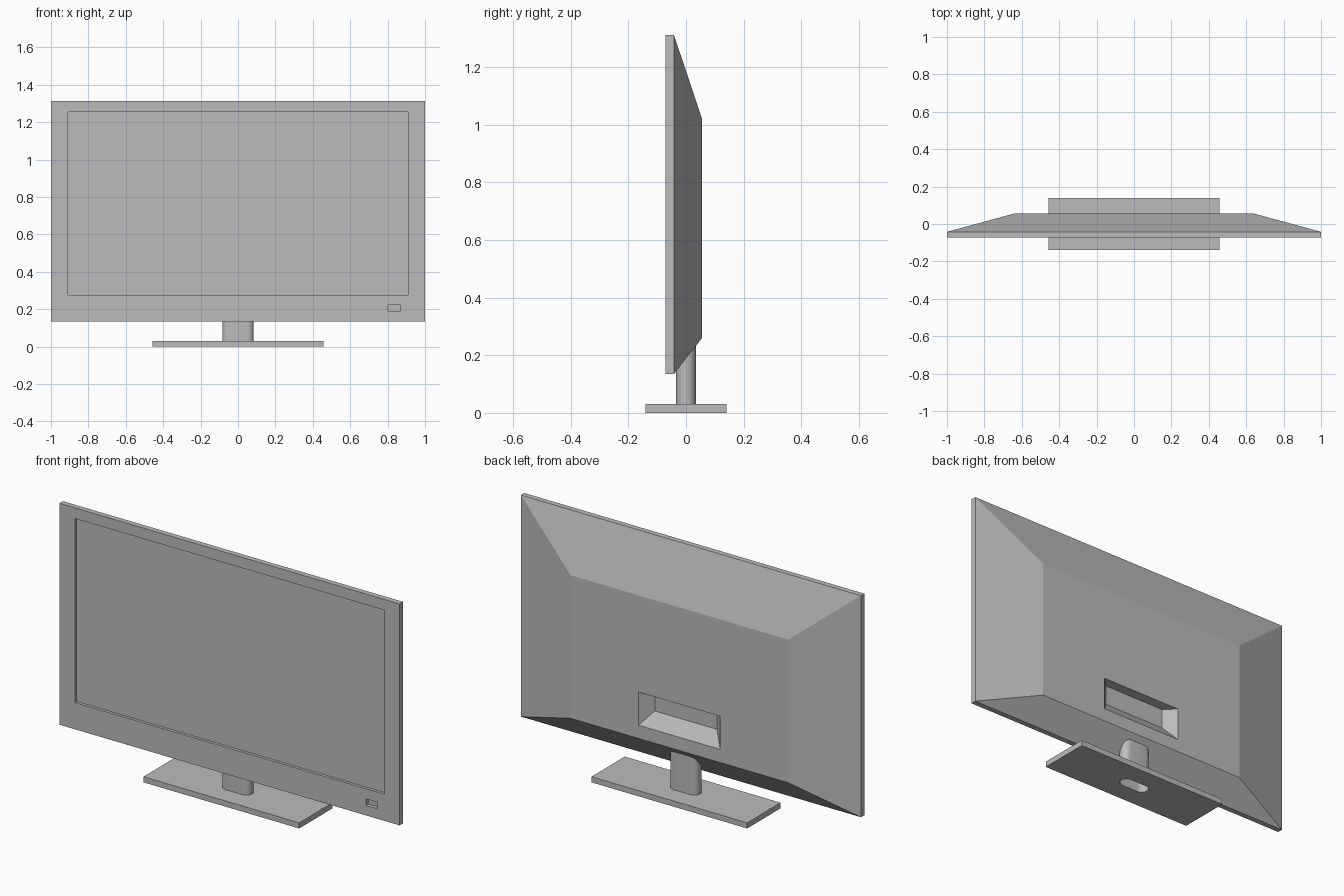
import bpy
import bmesh
from math import cos, sin, pi

cube = bpy.data.objects.get("Cube")
if cube:
    bpy.data.objects.remove(cube, do_unlink=True)

grey = bpy.data.materials.new("plain grey")
grey.use_nodes = True
colour = (0.5, 0.5, 0.5, 1)
grey.diffuse_color = colour
grey.node_tree.nodes["Principled BSDF"].inputs["Base Color"].default_value = colour


def rect(x0, x1, z0, z1, y):
    """Upright rectangle facing the front."""
    return [(x0, y, z0), (x1, y, z0), (x1, y, z1), (x0, y, z1)]


def stadium(half, r, z, steps=12):
    """Flat slot outline with round ends."""
    pts = []
    for side, start in ((1, -pi / 2), (-1, pi / 2)):
        for i in range(steps + 1):
            a = start + pi * i / steps
            pts.append((side * (half - r) + r * cos(a), r * sin(a), z))
    return pts


def ring(bm, pts):
    return [bm.verts.new(p) for p in pts]


def bridge(bm, a, b):
    """Wall of quads between two matching rings."""
    n = len(a)
    for i in range(n):
        j = (i + 1) % n
        bm.faces.new((a[i], a[j], b[j], b[i]))


def fill(bm, *rings):
    """Flat face inside the first ring, with the others as holes."""
    edges = []
    for r in rings:
        for i, v in enumerate(r):
            w = r[(i + 1) % len(r)]
            edges.append(bm.edges.get((v, w)) or bm.edges.new((v, w)))
    bmesh.ops.triangle_fill(bm, edges=edges, use_beauty=True)


def finish(bm, name):
    bmesh.ops.recalc_face_normals(bm, faces=bm.faces[:])
    mesh = bpy.data.meshes.new(name)
    bm.to_mesh(mesh)
    bm.free()
    mesh.materials.append(grey)
    obj = bpy.data.objects.new(name, mesh)
    bpy.context.collection.objects.link(obj)
    return obj


FRONT, SEAM, BACK = -0.071, -0.042, 0.056
outer = (-1, 1, 0.135, 1.312)
opening = (-0.91, 0.91, 0.277, 1.255)
button = (0.802, 0.866, 0.188, 0.223)

# Front frame with recesses for the screen and the button
bm = bmesh.new()
front = ring(bm, rect(*outer, FRONT))
rear = ring(bm, rect(*outer, SEAM))
bridge(bm, front, rear)
bm.faces.new(rear)
holes = []
for shape, depth in ((opening, 0.018), (button, 0.02)):
    lip = ring(bm, rect(*shape, FRONT))
    floor = ring(bm, rect(*shape, FRONT + depth))
    bridge(bm, lip, floor)
    bm.faces.new(floor)
    holes.append(lip)
fill(bm, front, *holes)
finish(bm, "front_frame")

# Screen panel lying in its recess
bm = bmesh.new()
front = ring(bm, rect(*opening, FRONT + 0.015))
rear = ring(bm, rect(*opening, FRONT + 0.018))
bridge(bm, front, rear)
bm.faces.new(front)
bm.faces.new(rear)
finish(bm, "screen")

# Tapered rear housing with a connector pocket
bm = bmesh.new()
wide = ring(bm, rect(*outer, SEAM))
narrow = ring(bm, rect(-0.64, 0.64, 0.26, 1.02, BACK))
pocket = ring(bm, rect(-0.24, 0.24, 0.33, 0.506, BACK))
pocket_floor = ring(bm, rect(-0.183, 0.183, 0.40, 0.506, BACK - 0.055))
bm.faces.new(wide)
bridge(bm, wide, narrow)
fill(bm, narrow, pocket)
bridge(bm, pocket, pocket_floor)
bm.faces.new(pocket_floor)
finish(bm, "rear_housing")

# Stand base with a slot under the hollow column
HALF, R, TOP = 0.084, 0.034, 0.03
bm = bmesh.new()
levels = []
for z in (0, TOP):
    plate = ring(bm, [(-0.458, -0.14, z), (0.458, -0.14, z),
                      (0.458, 0.14, z), (-0.458, 0.14, z)])
    slot = ring(bm, stadium(HALF, R, z))
    fill(bm, plate, slot)
    levels.append((plate, slot))
for low, high in zip(*levels):
    bridge(bm, low, high)
finish(bm, "stand_base")

# Hollow stand column running up into the housing
bm = bmesh.new()
bridge(bm, ring(bm, stadium(HALF, R, TOP)), ring(bm, stadium(HALF, R, 0.25)))
column = finish(bm, "stand_column")
bpy.ops.object.select_all(action="DESELECT")
column.select_set(True)
bpy.context.view_layer.objects.active = column
bpy.ops.object.shade_smooth_by_angle()
